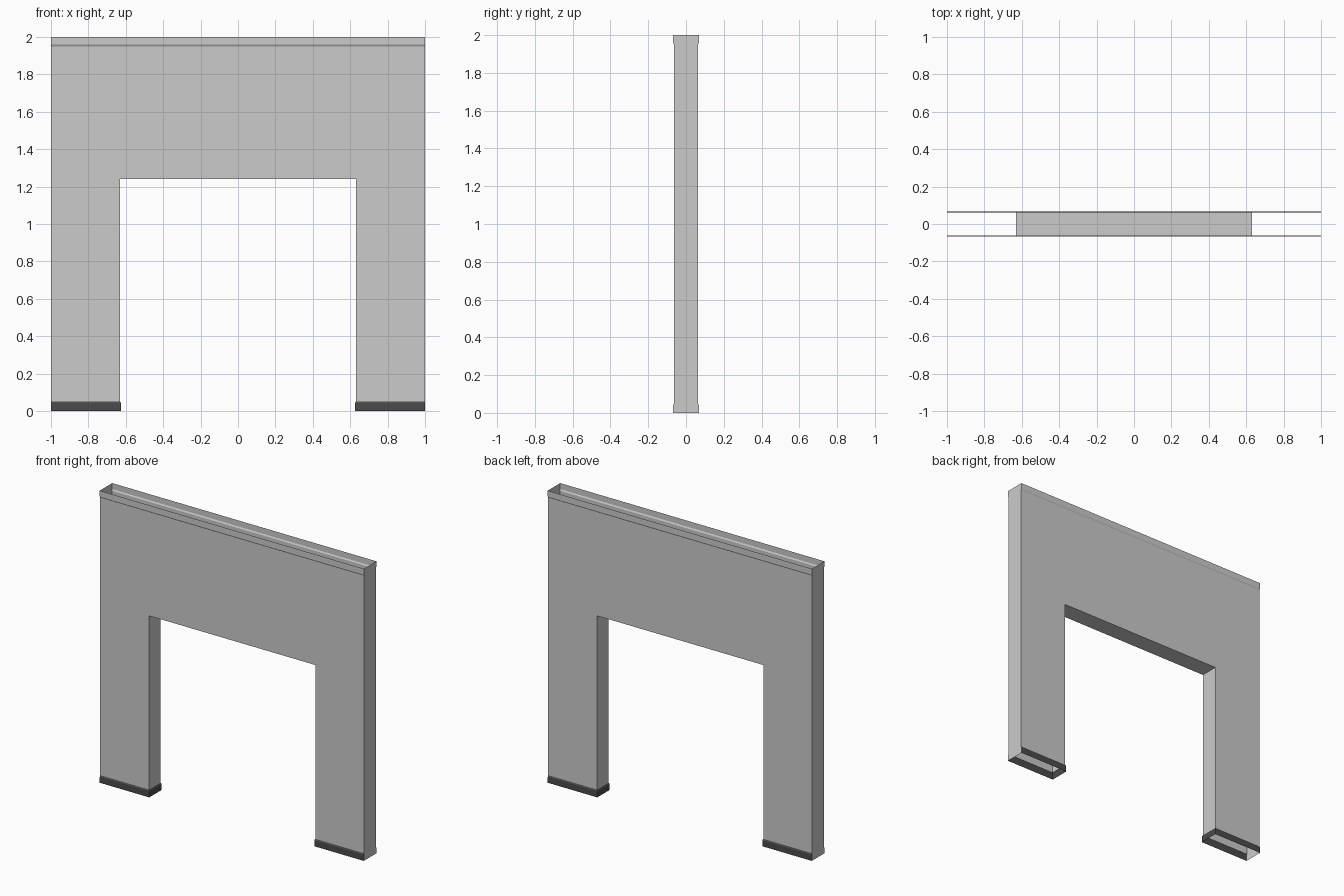
import bpy

if "Cube" in bpy.data.objects:
    bpy.data.objects.remove(bpy.data.objects["Cube"])

W = 0.0625             # half thickness of the wall
J = 0.63               # half width of the doorway
H = 1.24               # doorway height
LIP, TRIM = 0.005, 0.05  # trim projection and height


def material(name, v):
    m = bpy.data.materials.new(name)
    m.diffuse_color = (v, v, v, 1)
    m.use_nodes = True
    m.node_tree.nodes["Principled BSDF"].inputs["Base Color"].default_value = m.diffuse_color
    return m


def quarter(name, faces, mat=None):
    """Build faces for x >= 0, y <= 0 and mirror them to all four quarters."""
    verts = [p for f in faces for p in f]
    ids, n = [], 0
    for f in faces:
        ids.append(list(range(n, n + len(f))))
        n += len(f)
    me = bpy.data.meshes.new(name)
    me.from_pydata(verts, [], ids)
    ob = bpy.data.objects.new(name, me)
    bpy.context.collection.objects.link(ob)
    if mat:
        me.materials.append(mat)
    mir = ob.modifiers.new("mirror", 'MIRROR')
    mir.use_axis = (True, True, False)
    weld = ob.modifiers.new("weld", 'WELD')
    weld.merge_threshold = 0.0005
    return ob


def sweep(path, profile):
    """Quads along path(offset) for each step of an (offset, z) profile."""
    out = []
    for (o0, z0), (o1, z1) in zip(profile, profile[1:]):
        lo, hi = path(o0), path(o1)
        for i in range(len(lo) - 1):
            out.append([(*lo[i], z0), (*lo[i + 1], z0),
                        (*hi[i + 1], z1), (*hi[i], z1)])
    return out


base_profile = [(LIP, 0), (LIP, 0.041), (0, TRIM)]
top_profile = [(0, 2 - TRIM), (LIP, 2 - 0.041), (LIP, 2)]

# Wall faces around the doorway
front = [(x, -W, z) for x, z in
         [(0, H), (J, H), (J, TRIM), (1, TRIM), (1, 2 - TRIM), (0, 2 - TRIM)]]
jamb = [(J, 0, TRIM), (J, -W, TRIM), (J, -W, H), (J, 0, H)]
lintel = [(0, -W, H), (0, 0, H), (J, 0, H), (J, -W, H)]
quarter("wall", [front, jamb, lintel])

# End panels follow the trim outline
outline = [(1, -W - o, z) for o, z in base_profile + top_profile]
quarter("end_panel", [[(1, 0, 0), (1, 0, 2)] + outline[::-1]])

# Dark skirting wraps the front, back and jamb of each leg
quarter("skirting",
        sweep(lambda o: [(J - o, 0), (J - o, -W - o), (1, -W - o)], base_profile),
        material("dark_grey", 0.07))

# Top trim along front and back
quarter("top_trim",
        sweep(lambda o: [(0, -W - o), (1, -W - o)], top_profile),
        material("mid_grey", 0.55))
